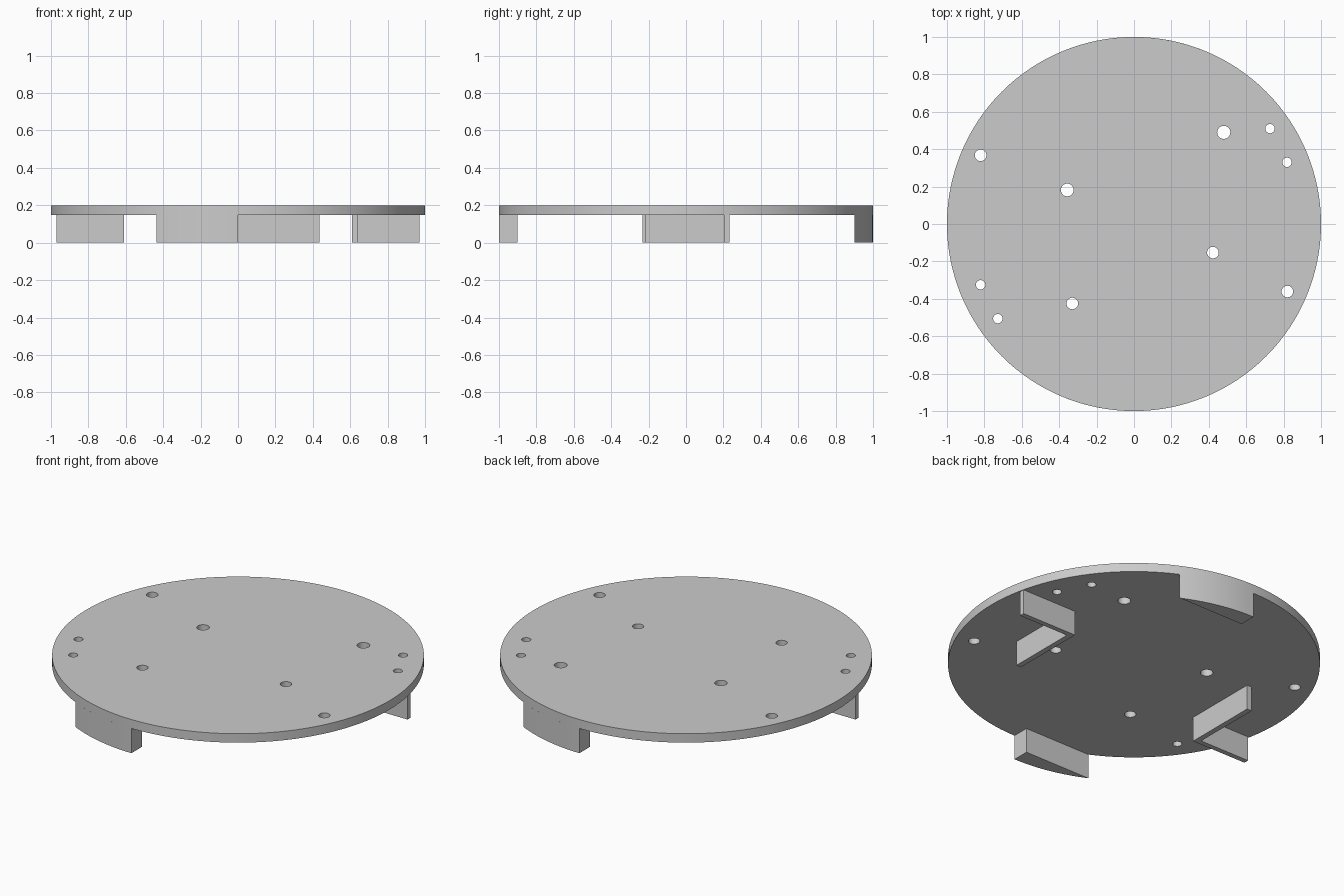
import bpy, bmesh
from math import pi, sin, cos, asin, radians

cube = bpy.data.objects.get("Cube")
if cube:
    bpy.data.objects.remove(cube)

grey = bpy.data.materials.new("plain grey")
grey.use_nodes = True
GREY = (0.6, 0.6, 0.6, 1)
grey.diffuse_color = GREY
grey.node_tree.nodes["Principled BSDF"].inputs["Base Color"].default_value = GREY


def ring(cx, cy, r, n):
    return [(cx + r * cos(2 * pi * i / n), cy + r * sin(2 * pi * i / n)) for i in range(n)]


def plate(name, outlines, z0, z1):
    """Extrude closed outlines; inner outlines become holes."""
    curve = bpy.data.curves.new(name, "CURVE")
    curve.dimensions = "2D"
    curve.fill_mode = "BOTH"
    curve.extrude = (z1 - z0) / 2
    for pts in outlines:
        spline = curve.splines.new("POLY")
        spline.points.add(len(pts) - 1)
        for p, (x, y) in zip(spline.points, pts):
            p.co = (x, y, 0, 1)
        spline.use_cyclic_u = True
    ob = bpy.data.objects.new(name, curve)
    bpy.context.collection.objects.link(ob)
    bpy.ops.object.select_all(action="DESELECT")
    ob.select_set(True)
    bpy.context.view_layer.objects.active = ob
    bpy.ops.object.convert(target="MESH")
    ob = bpy.context.object
    bm = bmesh.new()
    bm.from_mesh(ob.data)
    bmesh.ops.remove_doubles(bm, verts=bm.verts, dist=1e-5)
    bmesh.ops.translate(bm, verts=bm.verts, vec=(0, 0, (z0 + z1) / 2))
    bmesh.ops.recalc_face_normals(bm, faces=bm.faces)
    bm.to_mesh(ob.data)
    bm.free()
    ob.data.materials.clear()
    ob.data.materials.append(grey)
    bpy.ops.object.shade_smooth_by_angle(angle=radians(30))
    return ob


UNDER, TOP = 0.147, 0.2

# Round plate with drilled holes (x, y, radius)
holes = [
    (-0.82, 0.367, 0.031), (0.82, -0.361, 0.031),
    (-0.357, 0.182, 0.034), (0.48, 0.49, 0.035),
    (0.422, -0.153, 0.031), (-0.33, -0.425, 0.031),
    (0.727, 0.51, 0.025), (-0.728, -0.506, 0.025),
    (0.818, 0.33, 0.025), (-0.82, -0.325, 0.025),
]
plate("round_plate", [ring(0, 0, 1, 128)] + [ring(*h, 32) for h in holes], UNDER, TOP)

# Feet come in pairs, turned half a circle about the centre
half = asin(0.435)
arc = [(sin(half * i / 10), cos(half * i / 10)) for i in range(11)]
wedge = [(0, 0.9)] + arc
bracket = [(0.61, -0.22), (0.642, -0.22), (0.642, 0.203), (0.971, 0.203),
           (0.971, 0.233), (0.61, 0.233)]
for side, s in (("back", 1), ("front", -1)):
    plate(side + "_rim_foot", [[(s * x, s * y) for x, y in wedge]], 0, UNDER)
for side, s in (("left", 1), ("right", -1)):
    plate(side + "_angle_foot", [[(s * x, s * y) for x, y in bracket]], 0, UNDER)
